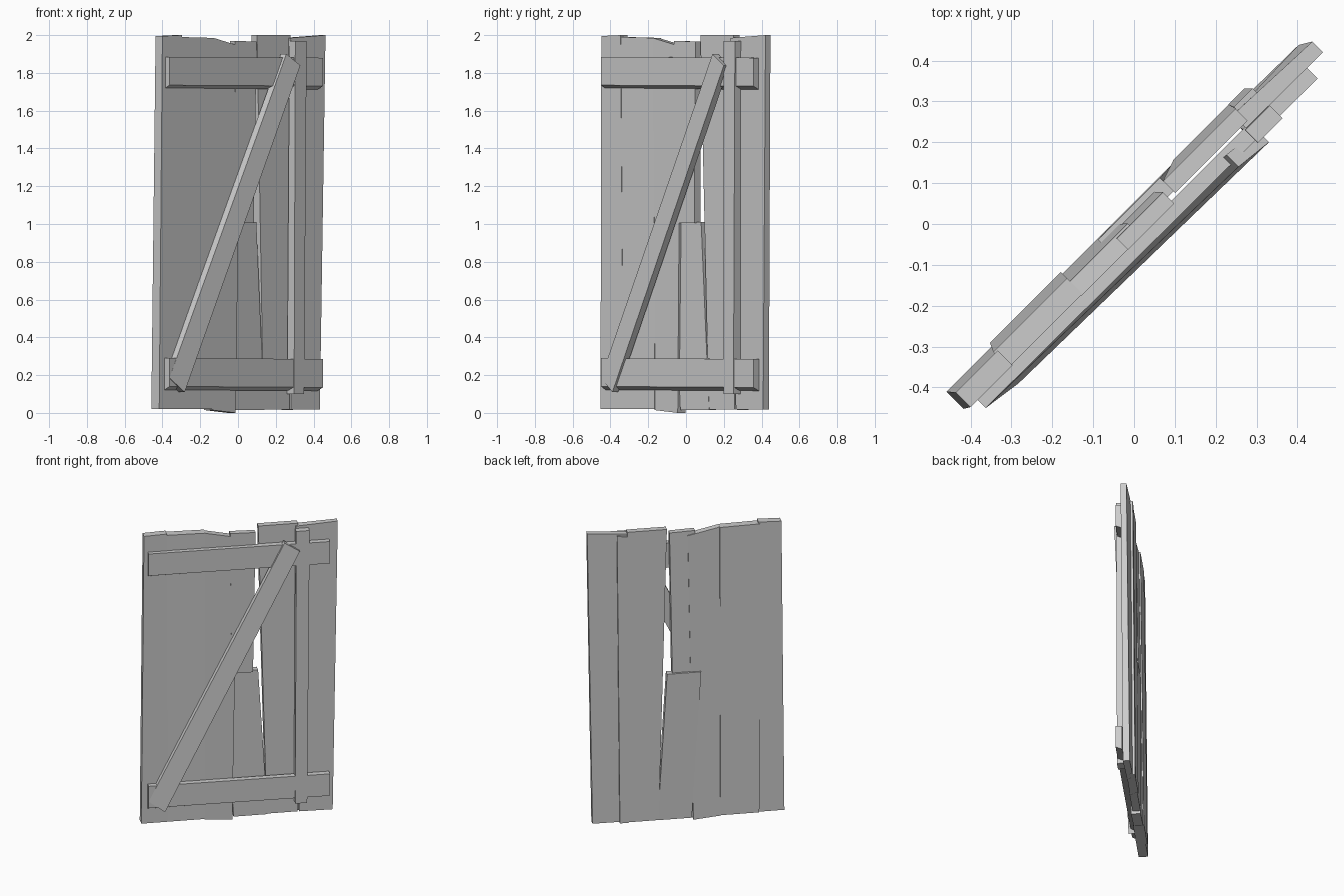
import bpy, math
from mathutils import Matrix

if "Cube" in bpy.data.objects:
    bpy.data.objects.remove(bpy.data.objects["Cube"])

# The door is laid out flat (u across, v outwards to the front) and turned 45 degrees
TURN = Matrix.Rotation(math.radians(45), 4, 'Z')


def board(name, outline, back, front):
    """Four (u, z) corners: bottom-left, bottom-right, top-right, top-left.
    back / front give the v depth at each of those corners."""
    pts = [TURN @ Matrix.Translation((u, -v, z)).translation
           for depth in (front, back) for (u, z), v in zip(outline, depth)]
    faces = [(0, 1, 2, 3), (7, 6, 5, 4)]
    faces += [(i, i + 4, (i + 1) % 4 + 4, (i + 1) % 4) for i in range(4)]
    mesh = bpy.data.meshes.new(name)
    mesh.from_pydata([tuple(p) for p in pts], [], faces)
    mesh.update()
    obj = bpy.data.objects.new(name, mesh)
    bpy.context.collection.objects.link(obj)
    return obj


def plank(name, bottom, top, z_bottom, z_top, v_bottom, v_top):
    """Upright plank, leaning from v_bottom (back, front) to v_top (back, front)."""
    outline = [(bottom[0], z_bottom[0]), (bottom[1], z_bottom[1]),
               (top[1], z_top[1]), (top[0], z_top[0])]
    (b0, f0), (b1, f1) = v_bottom, v_top
    return board(name, outline, (b0, b0, b1, b1), (f0, f0, f1, f1))


# Upright planks, left to right
plank("plank_1", (-.615, -.445), (-.60, -.455), (.02, .02), (1.995, 2.0),
      (-.034, .025), (-.017, .034))
plank("plank_2", (-.455, -.21), (-.465, -.21), (.02, .02), (1.99, 1.985),
      (-.044, .025), (-.022, .032))
plank("plank_3", (-.215, -.04), (-.215, -.01), (.015, .0), (1.985, 1.94),
      (-.038, .022), (-.012, .033))
plank("plank_4_lower", (-.03, .185), (-.09, .125), (.015, .015), (1.01, 1.01),
      (-.038, .012), (-.035, .012))
plank("plank_4_upper", (-.045, .09), (-.055, .105), (1.005, 1.005), (1.97, 1.965),
      (-.02, .028), (-.005, .034))
plank("plank_5", (.18, .375), (.125, .375), (.018, .018), (2.0, 2.0),
      (-.043, .01), (-.024, .018))
plank("plank_6_narrow", (.37, .425), (.375, .44), (.015, .015), (1.97, 1.98),
      (-.044, -.012), (-.03, -.005))
board("plank_7", [(.385, .018), (.595, .018), (.625, 2.0), (.36, 1.985)],
      (-.028, -.025, -.007, -.018), (.012, .018, .03, .028))

# Cross rails, undersides cut at a slant
for name, zb, zt in (("bottom_rail", .14, .29), ("top_rail", 1.735, 1.885)):
    rail = board(name, [(-.575, zb), (.57, zb - .005), (.57, zt - .005), (-.575, zt)],
                 (.025,) * 4, (.062, .066, .066, .062))
    for i in (4, 5):
        rail.data.vertices[i].co.z -= .018

# Upright batten on the right
plank("upright_batten", (.35, .425), (.355, .44), (.10, .10), (1.97, 1.97),
      (.018, .07), (.03, .074))

# Diagonal brace, rolled so its lower edge stands proud
board("diagonal_brace", [(-.575, .185), (-.475, .11), (.375, 1.84), (.28, 1.90)],
      (.022, .034, .05, .04), (.062, .076, .092, .082))
